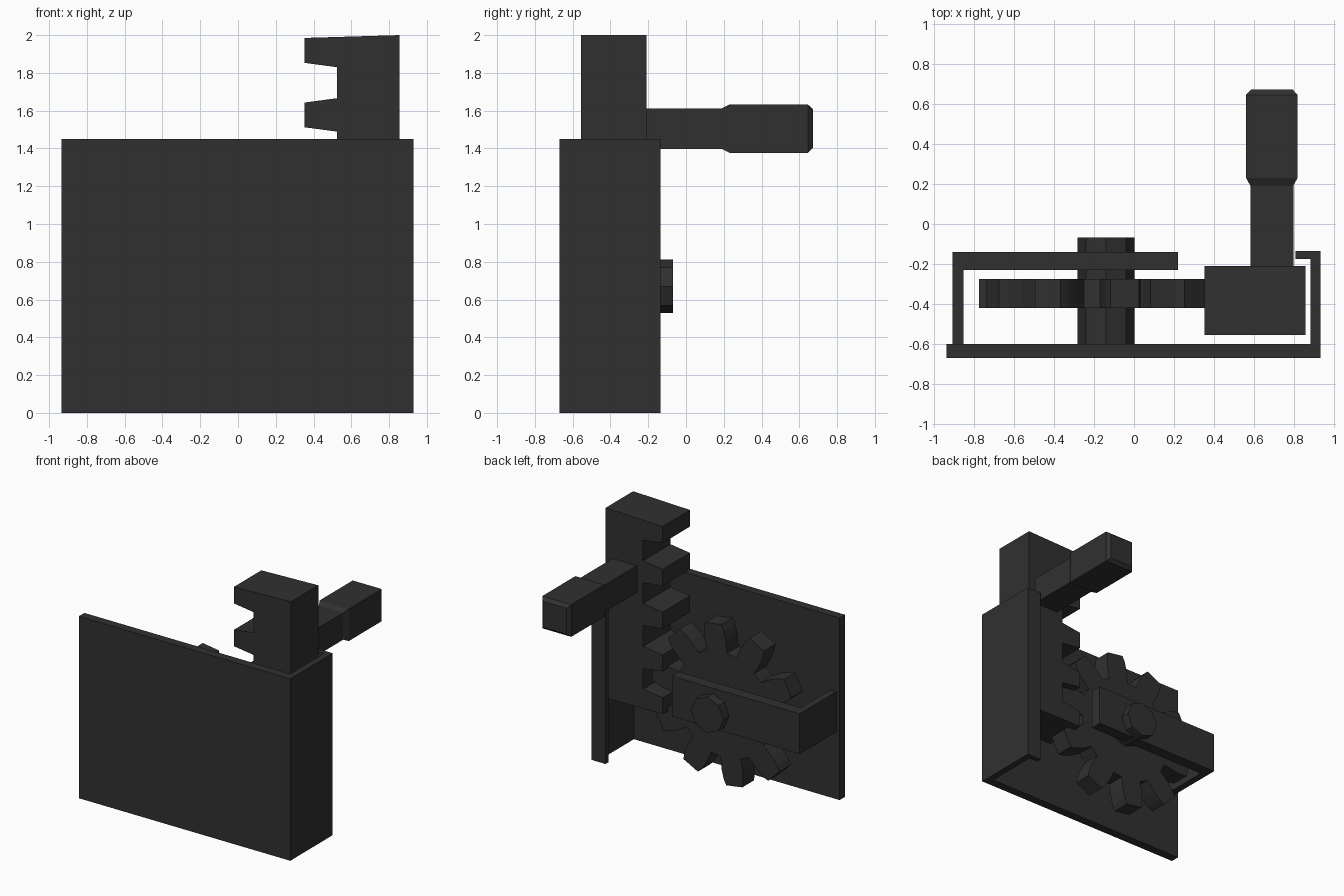
import bpy, bmesh, math

if "Cube" in bpy.data.objects:
    bpy.data.objects.remove(bpy.data.objects["Cube"])

mat = bpy.data.materials.new("dark_grey")
mat.diffuse_color = (0.03, 0.03, 0.03, 1)
mat.use_nodes = True
mat.node_tree.nodes["Principled BSDF"].inputs["Base Color"].default_value = mat.diffuse_color


def make(name, bm):
    bmesh.ops.recalc_face_normals(bm, faces=bm.faces)
    me = bpy.data.meshes.new(name)
    bm.to_mesh(me)
    bm.free()
    ob = bpy.data.objects.new(name, me)
    bpy.context.collection.objects.link(ob)
    me.materials.append(mat)
    return ob


def box(name, x0, x1, y0, y1, z0, z1):
    """Axis-aligned box from its limits."""
    return extrude_y(name, [(x0, z0), (x1, z0), (x1, z1), (x0, z1)], y0, y1)


def extrude_y(name, profile, y0, y1):
    """Extrude an x-z outline along y."""
    bm = bmesh.new()
    f = bm.faces.new([bm.verts.new((x, y0, z)) for x, z in profile])
    r = bmesh.ops.extrude_face_region(bm, geom=[f])
    for v in r["geom"]:
        if isinstance(v, bmesh.types.BMVert):
            v.co.y = y1
    return make(name, bm)


def extrude_z(name, profile, z0, z1):
    """Extrude an x-y outline along z."""
    bm = bmesh.new()
    f = bm.faces.new([bm.verts.new((x, y, z0)) for x, y in profile])
    r = bmesh.ops.extrude_face_region(bm, geom=[f])
    for v in r["geom"]:
        if isinstance(v, bmesh.types.BMVert):
            v.co.z = z1
    return make(name, bm)


# Housing: front plate with a hooked guide wall on the right
extrude_z("housing", [(-.935, -.67), (.93, -.67), (.93, -.135), (.805, -.135),
                      (.805, -.175), (.88, -.175), (.88, -.6), (-.935, -.6)], 0, 1.45)

# L-shaped bracket that carries the rear end of the shaft
extrude_z("shaft_bracket", [(-.905, -.6), (-.85, -.6), (-.85, -.23), (.22, -.23),
                            (.22, -.14), (-.905, -.14)], .535, .855)

# Octagonal shaft
CX, CZ = -.14, .67


def polar(r, deg):
    a = math.radians(deg)
    return (CX + r * math.cos(a), CZ + r * math.sin(a))


extrude_y("gear_shaft", [polar(.142, 45 * i) for i in range(8)], -.6, -.068)

# Ten-tooth gear
tooth = [(.42, -18), (.42, -12.5), (.52, -10.5), (.59, -8.5), (.635, -6.5),
         (.635, 6.5), (.59, 8.5), (.52, 10.5), (.42, 12.5)]
extrude_y("gear", [polar(r, 9.5 + 36 * i + d) for i in range(10) for r, d in tooth],
          -.42, -.275)

# Toothed rack
outline = [(.855, .485), (.855, 2.0)]
for i in range(5):
    top = 1.985 - .341 * i
    if i:
        outline.append((.525, top + .022))
    outline += [(.353, top - (.0 if i == 0 else .001)), (.353, top - .132)]
    if i < 4:
        outline.append((.525, top - .155))
extrude_y("rack", outline, -.555, -.21)

# Square handle: neck flaring into a chamfered grip
bm = bmesh.new()
rings = []
for y, h in [(-.22, .107), (.19, .107), (.23, .128), (.645, .128), (.672, .103)]:
    rings.append([bm.verts.new((.688 + sx * h, y, 1.505 + sz * h))
                  for sx, sz in ((-1, -1), (1, -1), (1, 1), (-1, 1))])
for a, b in zip(rings, rings[1:]):
    for i in range(4):
        j = (i + 1) % 4
        bm.faces.new((a[i], a[j], b[j], b[i]))
bm.faces.new(rings[0])
bm.faces.new(rings[-1])
make("handle", bm)
